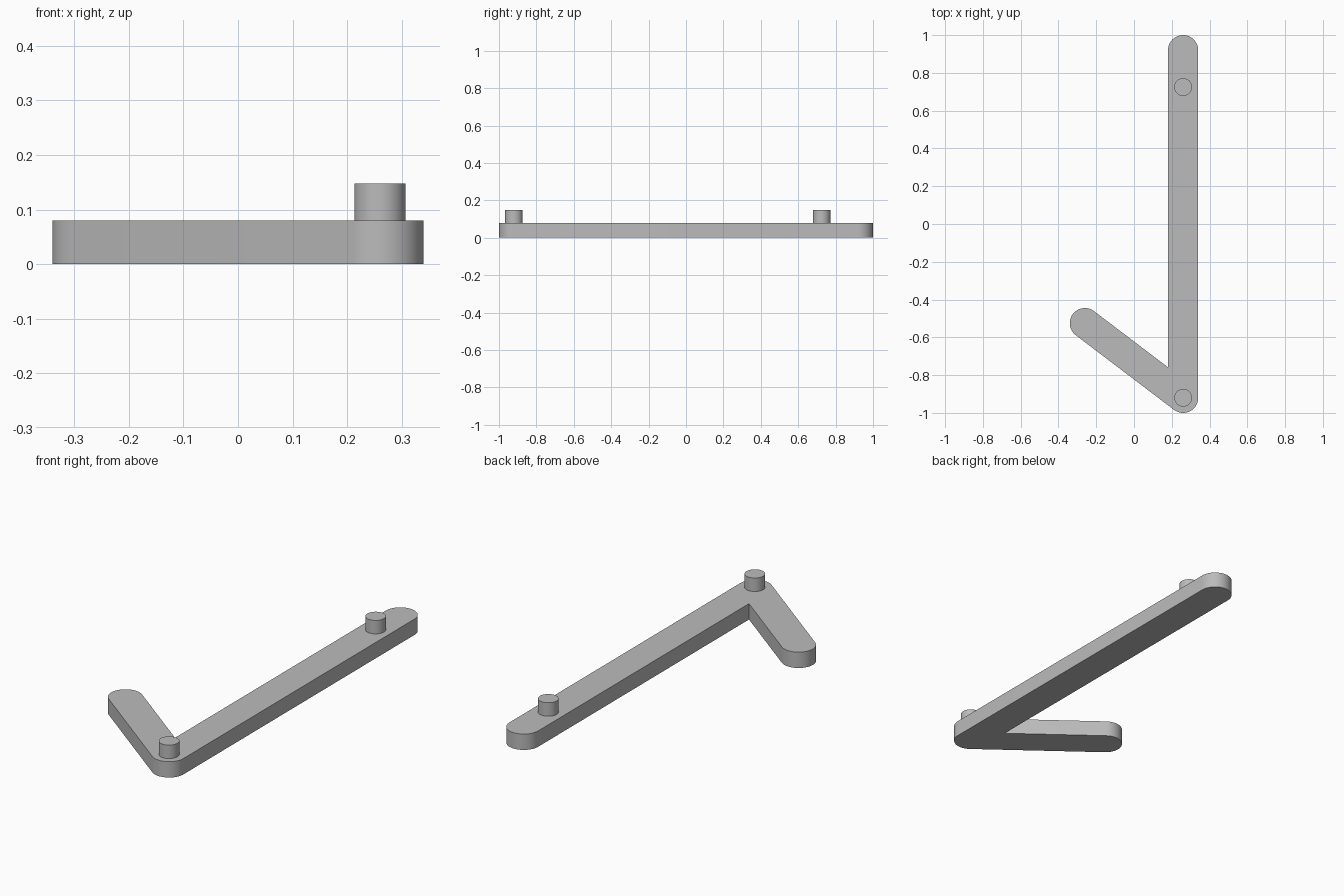
import bpy
import bmesh
from math import atan2, cos, sin, pi, radians
from mathutils import Vector

cube = bpy.data.objects.get("Cube")
if cube:
    bpy.data.objects.remove(cube, do_unlink=True)

RADIUS = 0.08
THICKNESS = 0.08
PIN_RADIUS = 0.047
PIN_TOP = 0.148
pivot = Vector((0.26, -0.92))
long_end = Vector((0.26, 0.92))
short_end = Vector((-0.26, -0.525))

# One plain grey for the whole part
grey = bpy.data.materials.new("plain grey")
grey.use_nodes = True
colour = (0.5, 0.5, 0.5, 1)
grey.diffuse_color = colour
grey.node_tree.nodes["Principled BSDF"].inputs["Base Color"].default_value = colour


def arc(centre, radius, start, end, steps):
    angles = [start + (end - start) * i / steps for i in range(steps + 1)]
    return [centre + Vector((cos(a), sin(a))) * radius for a in angles]


def extrude_outline(name, outline, bottom, top):
    bm = bmesh.new()
    face = bm.faces.new([bm.verts.new((p.x, p.y, bottom)) for p in outline])
    result = bmesh.ops.extrude_face_region(bm, geom=[face], use_keep_orig=True)
    raised = [v for v in result["geom"] if isinstance(v, bmesh.types.BMVert)]
    bmesh.ops.translate(bm, verts=raised, vec=(0, 0, top - bottom))
    bmesh.ops.recalc_face_normals(bm, faces=bm.faces)
    mesh = bpy.data.meshes.new(name)
    bm.to_mesh(mesh)
    bm.free()
    mesh.materials.append(grey)
    obj = bpy.data.objects.new(name, mesh)
    bpy.context.collection.objects.link(obj)
    bpy.ops.object.select_all(action="DESELECT")
    obj.select_set(True)
    bpy.context.view_layer.objects.active = obj
    bpy.ops.object.shade_smooth_by_angle(angle=radians(30))
    return obj


# Bent lever: two round-ended arms meeting at the pivot
direction = short_end - pivot
arm_angle = atan2(direction.y, direction.x)
half = (arm_angle - pi / 2) / 2
bisector = pi / 2 + half
inner_corner = pivot + Vector((cos(bisector), sin(bisector))) * RADIUS / sin(half)
outline = arc(pivot, RADIUS, arm_angle + pi / 2, 2 * pi, 24)
outline += arc(long_end, RADIUS, 0, pi, 32)
outline.append(inner_corner)
outline += arc(short_end, RADIUS, arm_angle - pi / 2, arm_angle + pi / 2, 32)
extrude_outline("lever_arm", outline, 0, THICKNESS)

# Upright pins on the long arm
for name, centre in (("pivot_pin", pivot), ("end_pin", Vector((0.26, 0.725)))):
    ring = arc(centre, PIN_RADIUS, 0, 2 * pi, 48)[:-1]
    extrude_outline(name, ring, THICKNESS, PIN_TOP)
